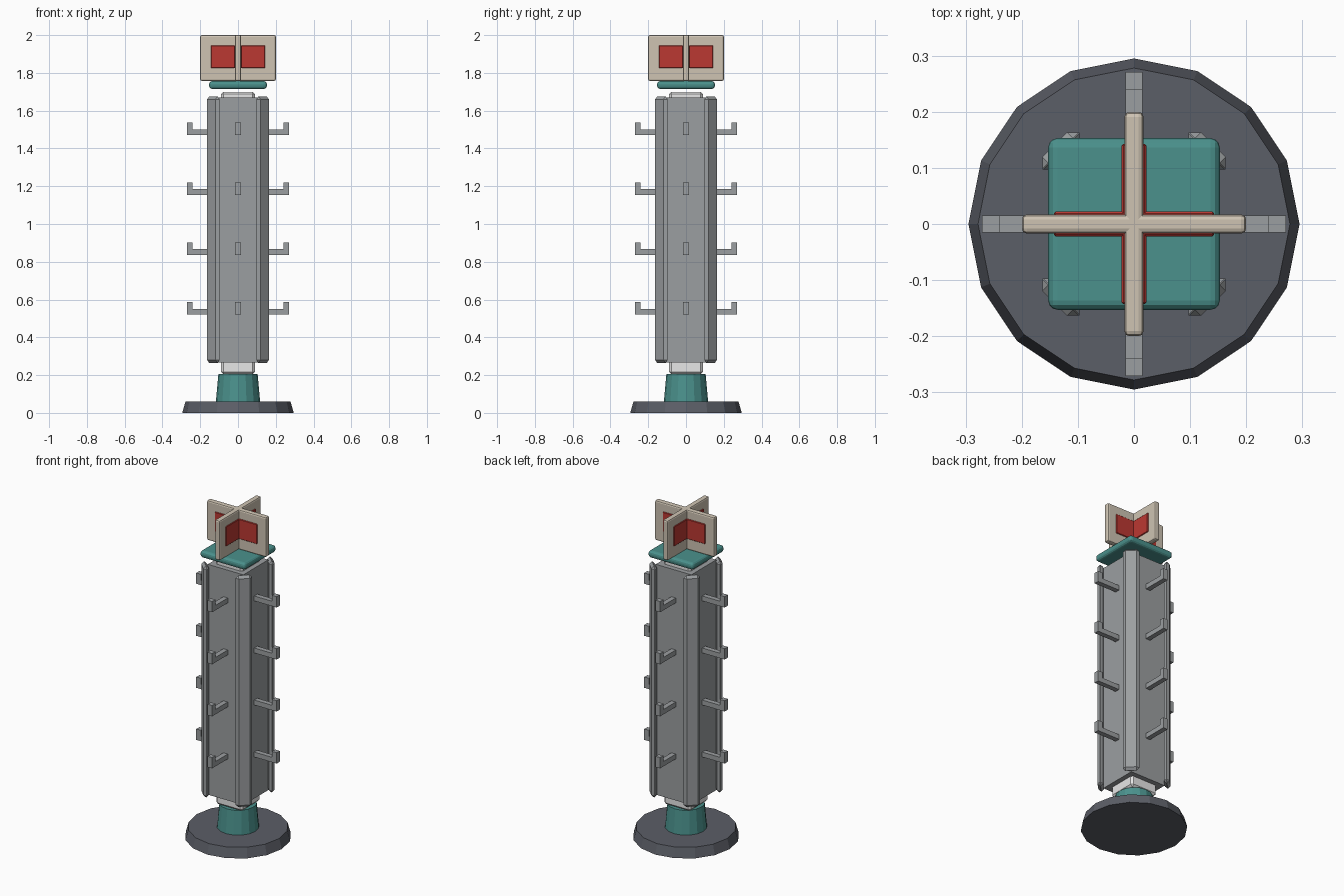
import bpy, math
from mathutils import Matrix

cube = bpy.data.objects.get("Cube")
if cube:
    bpy.data.objects.remove(cube, do_unlink=True)


def material(name, rgb):
    m = bpy.data.materials.new(name)
    m.use_nodes = True
    m.diffuse_color = (*rgb, 1)
    m.node_tree.nodes["Principled BSDF"].inputs["Base Color"].default_value = (*rgb, 1)
    return m


GREY = material("steel grey", (0.33, 0.345, 0.355))
TEAL = material("teal", (0.07, 0.285, 0.265))
DARK = material("dark slate", (0.105, 0.112, 0.135))
BEIGE = material("warm beige", (0.62, 0.55, 0.45))
RED = material("sign red", (0.5, 0.04, 0.032))
WHITE = material("white", (0.9, 0.9, 0.9))


def box(name, lo, hi, mat, bevel=0, segments=1, turn=0):
    """Box between two corners, bevelled, then turned about the z axis."""
    size = [b - a for a, b in zip(lo, hi)]
    mid = [(a + b) / 2 for a, b in zip(lo, hi)]
    bpy.ops.mesh.primitive_cube_add(size=1)
    ob = bpy.context.object
    ob.name = name
    ob.data.transform(Matrix.Translation(mid) @ Matrix.Diagonal((*size, 1)))
    ob.rotation_euler.z = math.radians(turn)
    ob.data.materials.append(mat)
    if bevel:
        mod = ob.modifiers.new("edge bevel", 'BEVEL')
        mod.width, mod.segments = bevel, segments
    return ob


def cone(name, r1, r2, z1, z2, mat):
    bpy.ops.mesh.primitive_cone_add(vertices=16, radius1=r1, radius2=r2,
                                    depth=z2 - z1, location=(0, 0, (z1 + z2) / 2))
    ob = bpy.context.object
    ob.name = name
    ob.data.materials.append(mat)


# Foot, collar and the inner post
cone("base_disc", 0.295, 0.278, 0, 0.06, DARK)
cone("base_collar", 0.117, 0.104, 0.06, 0.205, TEAL)
box("inner_post", (-0.09, -0.09, 0.205), (0.09, 0.09, 1.7), WHITE, 0.012)

# Square display column with a rail across each corner
box("column", (-0.12, -0.12, 0.267), (0.12, 0.12, 1.67), GREY)
for i in range(4):
    box(f"corner_rail_{i + 1}", (0.168, -0.046, 0.265), (0.2, 0.046, 1.675),
        GREY, 0.015, turn=45 + 90 * i)

# Four rows of upturned hooks on every side
for side in range(4):
    for row in range(4):
        z = 0.52 + row * 0.317
        tag = f"{side + 1}_{row + 1}"
        box(f"hook_arm_{tag}", (0.11, -0.015, z), (0.24, 0.015, z + 0.03),
            GREY, turn=90 * side)
        box(f"hook_tip_{tag}", (0.24, -0.015, z), (0.271, 0.015, z + 0.066),
            GREY, turn=90 * side)

# Cap plate and crossed sign boards with red inlays
box("cap_plate", (-0.153, -0.153, 1.715), (0.153, 0.153, 1.757), TEAL, 0.017, 3)
for i, turn in enumerate((0, 90)):
    box(f"sign_board_{i + 1}", (-0.2, -0.017, 1.757), (0.2, 0.017, 2.0),
        BEIGE, 0.009, 2, turn)
    box(f"sign_inlay_{i + 1}", (-0.143, -0.022, 1.825), (0.143, 0.022, 1.946),
        RED, 0.003, 1, turn)
    # Beige centre strip where the boards meet
    box(f"sign_spine_{i + 1}", (-0.0235, -0.017, 1.766), (0.0235, 0.017, 1.99),
        BEIGE, turn=turn)
